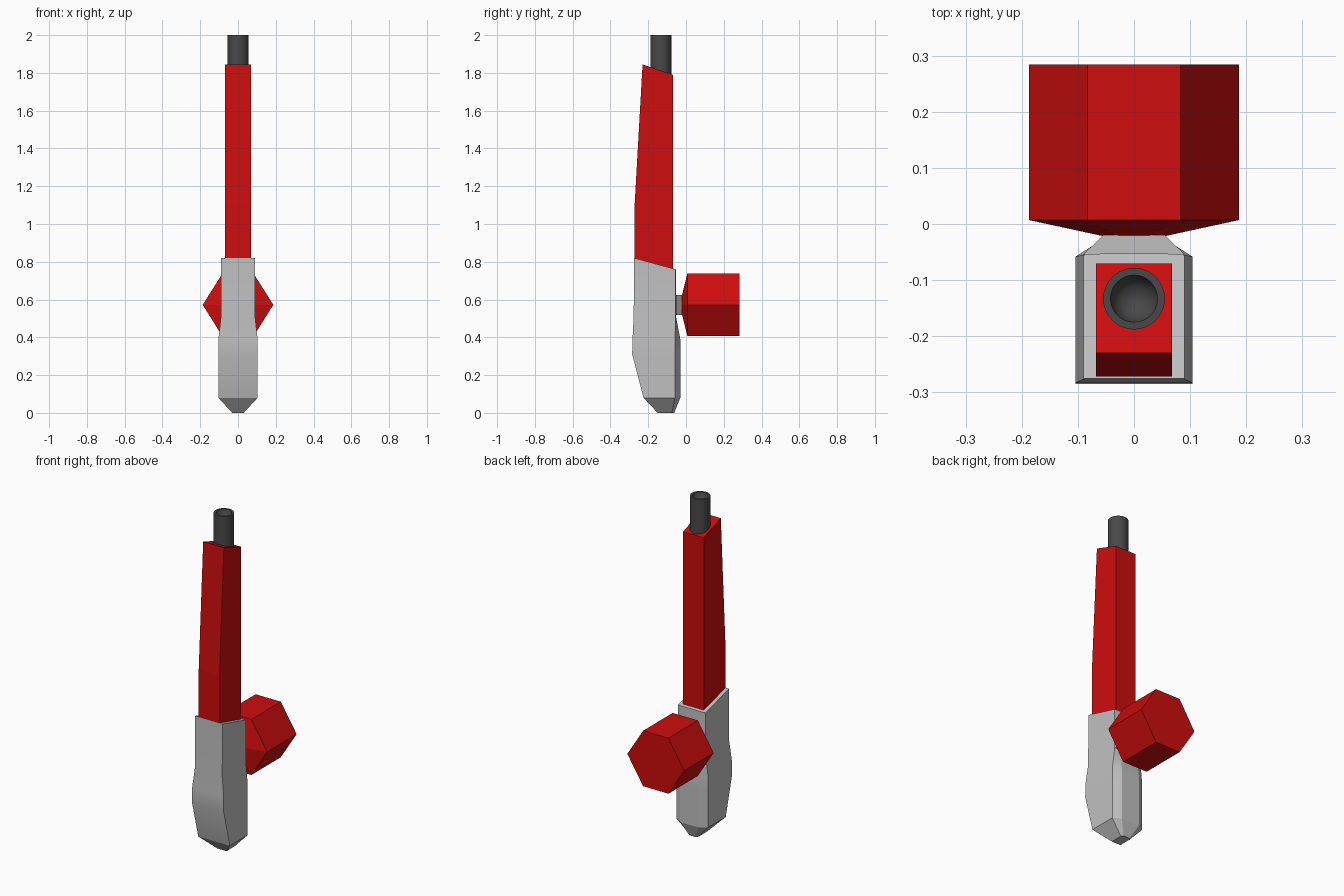
import bpy, bmesh, math

cube = bpy.data.objects.get("Cube")
if cube:
    bpy.data.objects.remove(cube)


def material(name, rgb):
    m = bpy.data.materials.new(name)
    m.use_nodes = True
    m.diffuse_color = (*rgb, 1)
    m.node_tree.nodes["Principled BSDF"].inputs["Base Color"].default_value = (*rgb, 1)
    return m


RED = material("red", (0.61, 0.004, 0.004))
GREY = material("light grey", (0.53, 0.53, 0.53))
DARK = material("dark grey", (0.065, 0.065, 0.065))


def loft(name, rings, mat, angle=20):
    """Skin a list of equal-length rings and cap both ends."""
    bm = bmesh.new()
    loops = [[bm.verts.new(p) for p in ring] for ring in rings]
    n = len(loops[0])
    for a, b in zip(loops, loops[1:]):
        for i in range(n):
            j = (i + 1) % n
            bm.faces.new((a[i], a[j], b[j], b[i]))
    bm.faces.new(loops[0][::-1])
    bm.faces.new(loops[-1])
    bmesh.ops.recalc_face_normals(bm, faces=bm.faces)
    mesh = bpy.data.meshes.new(name)
    bm.to_mesh(mesh)
    bm.free()
    mesh.materials.append(mat)
    ob = bpy.data.objects.new(name, mesh)
    bpy.context.collection.objects.link(ob)
    bpy.ops.object.select_all(action="DESELECT")
    ob.select_set(True)
    bpy.context.view_layer.objects.active = ob
    bpy.ops.object.shade_smooth_by_angle(angle=math.radians(angle))
    return ob


def body_ring(w, front, side, back_w, back, zf, zb):
    """Six-sided section with chamfered rear corners."""
    half = [(w, front, zf), (w, side, zb), (back_w, back, zb)]
    return half + [(-x, y, z) for x, y, z in reversed(half)]


def box_ring(w, front, back, zf, zb):
    return [(w, front, zf), (w, back, zb), (-w, back, zb), (-w, front, zf)]


# Grip body with pointed foot
loft("grip_body", [
    body_ring(0.03, -0.15, -0.075, 0.02, -0.062, 0, 0),
    body_ring(0.104, -0.225, -0.058, 0.06, -0.03, 0.08, 0.08),
    body_ring(0.104, -0.285, -0.058, 0.06, -0.03, 0.31, 0.31),
    body_ring(0.104, -0.283, -0.058, 0.06, -0.03, 0.39, 0.39),
    body_ring(0.09, -0.277, -0.055, 0.06, -0.053, 0.51, 0.51),
    body_ring(0.09, -0.275, -0.055, 0.06, -0.053, 0.82, 0.76),
], GREY)

# Long tapering blade with slanted top
loft("upper_housing", [
    box_ring(0.068, -0.272, -0.07, 0.7, 0.7),
    box_ring(0.068, -0.272, -0.07, 1.1, 1.1),
    box_ring(0.068, -0.23, -0.07, 1.845, 1.79),
], RED, 1)


# Barrel with a dished end
def circle(r, z):
    n = 32
    return [(r * math.cos(math.tau * i / n), -0.133 + r * math.sin(math.tau * i / n), z)
            for i in range(n)]


loft("barrel", [circle(r, z) for r, z in (
    (0.055, 1.7), (0.055, 2), (0.042, 2), (0.036, 1.975), (0.022, 1.96), (0.005, 1.955))],
    DARK, 40)

# Tapered mount between the body and the rear drum
loft("drum_mount", [
    [(sx * w, y, 0.572 + sz * 0.053) for sx, sz in ((-1, -1), (1, -1), (1, 1), (-1, 1))]
    for w, y in ((0.09, -0.054), (0.055, -0.02))], GREY, 1)


# Hexagonal rear drum with chamfered front
def hex_ring(s, y):
    pts = ((0.187, 0), (0.083, 0.165), (-0.083, 0.165),
           (-0.187, 0), (-0.083, -0.165), (0.083, -0.165))
    return [(x * s, y, 0.572 + z * s) for x, z in pts]


loft("rear_drum", [hex_ring(0.31, -0.021), hex_ring(1, 0.007), hex_ring(1, 0.284)], RED, 1)
